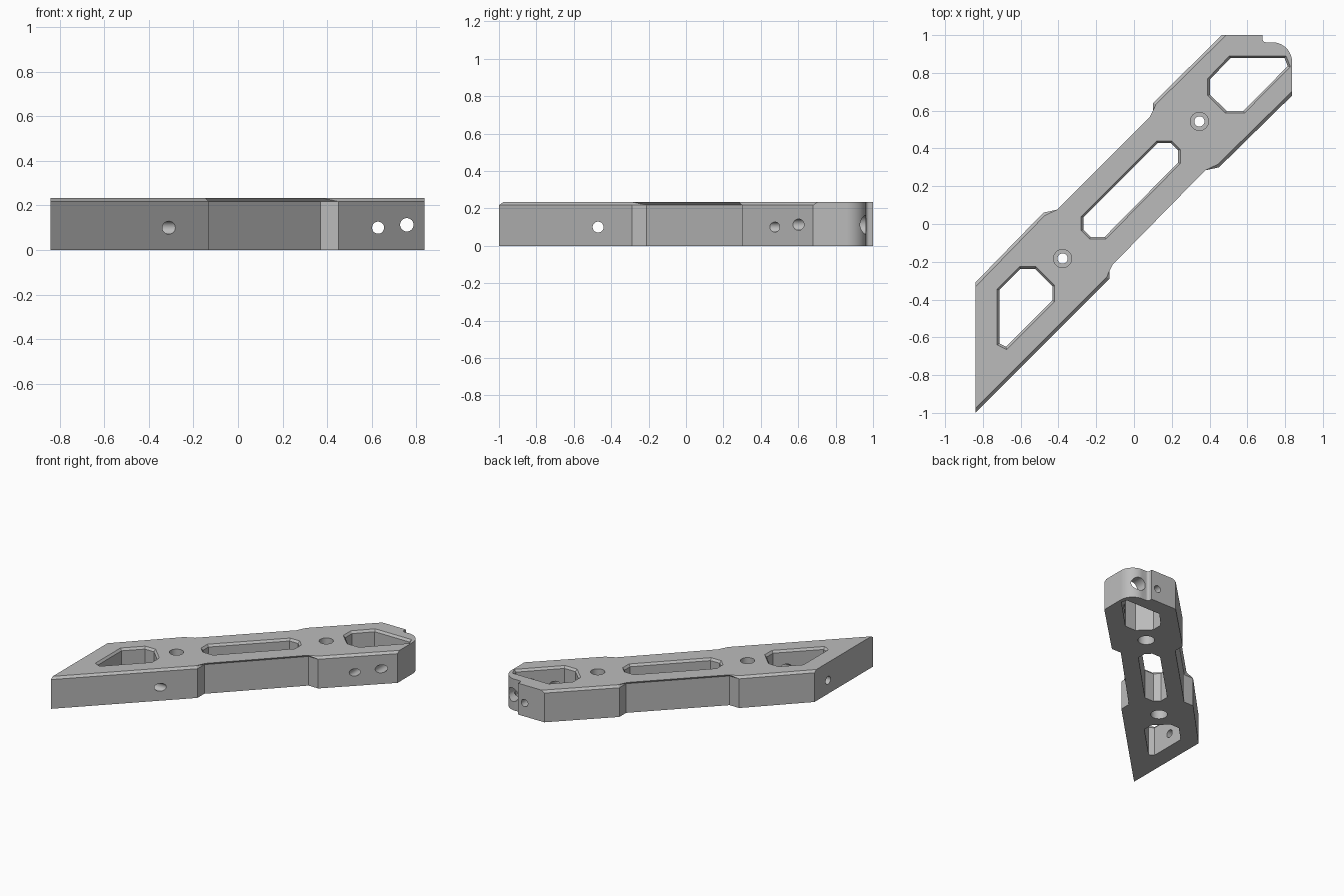
import bpy, bmesh, math
from mathutils import Vector, Matrix

if "Cube" in bpy.data.objects:
    bpy.data.objects.remove(bpy.data.objects["Cube"])

HEIGHT = 0.233
CHAMFER = 0.016


def finish(bm, name):
    bmesh.ops.recalc_face_normals(bm, faces=bm.faces[:])
    mesh = bpy.data.meshes.new(name)
    bm.to_mesh(mesh)
    bm.free()
    obj = bpy.data.objects.new(name, mesh)
    bpy.context.collection.objects.link(obj)
    return obj


def arc(cx, cy, r, start, end, steps):
    angles = [math.radians(start + (end - start) * i / steps) for i in range(steps + 1)]
    return [(cx + r * math.cos(a), cy + r * math.sin(a)) for a in angles]


def inset(points, dist):
    """Move every side of a counter-clockwise outline inward."""
    result = []
    for i, p in enumerate(points):
        a, b, c = Vector(points[i - 1]), Vector(p), Vector(points[(i + 1) % len(points)])
        d1, d2 = (b - a).normalized(), (c - b).normalized()
        n1, n2 = Vector((-d1.y, d1.x)), Vector((-d2.y, d2.x))
        result.append(b + (n1 + n2) * dist / (1 + n1.dot(n2)))
    return result


def loft(bm, layers):
    """Stack outlines, given as (points, z), into a closed solid."""
    rings = [[bm.verts.new((p[0], p[1], z)) for p in pts] for pts, z in layers]
    for low, high in zip(rings, rings[1:]):
        for i in range(len(low)):
            bm.faces.new((low[i - 1], low[i], high[i], high[i - 1]))
    bm.faces.new(rings[0][::-1])
    bm.faces.new(rings[-1])


def cut(body, cutter):
    cutter.hide_render = True
    mod = body.modifiers.new("cut", "BOOLEAN")
    mod.operation = "DIFFERENCE"
    mod.solver = "EXACT"
    mod.object = cutter
    bpy.context.view_layer.objects.active = body
    bpy.ops.object.modifier_apply(modifier=mod.name)
    bpy.data.objects.remove(cutter)


def drill(body, start, end, radius):
    """Cut a round hole between two points."""
    start, end = Vector(start), Vector(end)
    axis = end - start
    turn = axis.to_track_quat("Z", "Y").to_matrix().to_4x4()
    bm = bmesh.new()
    bmesh.ops.create_cone(bm, cap_ends=True, segments=40, radius1=radius, radius2=radius,
                          depth=axis.length,
                          matrix=Matrix.Translation((start + end) / 2) @ turn)
    cut(body, finish(bm, "drill"))


# Slanted bar: stepped long sides, rounded corner and small end notch
right_side = [(-0.84, -1), (-0.13, -0.29), (-0.13, -0.21), (0.37, 0.3), (0.45, 0.3), (0.837, 0.68)]
left_side = [(0.465, 1), (0.1, 0.64), (0.1, 0.56), (-0.4, 0.06), (-0.48, 0.06), (-0.84, -0.31)]
corner = arc(0.732, 0.857, 0.105, 0, 90, 16)
notch = arc(0.698, 0.98, 0.018, 270, 180, 6) + [(0.68, 1)]
outline = right_side + corner + notch + left_side
bm = bmesh.new()
loft(bm, [(outline, 0), (outline, HEIGHT)])

# Chamfer only the upper edges of the two long sides
chamfered = []
for side in (right_side, left_side):
    for a, b in zip(side, side[1:]):
        mid = Vector(((a[0] + b[0]) / 2, (a[1] + b[1]) / 2, HEIGHT))
        chamfered += [e for e in bm.edges
                      if ((e.verts[0].co + e.verts[1].co) / 2 - mid).length < 1e-4]
bmesh.ops.bevel(bm, geom=chamfered, offset=CHAMFER, offset_type="OFFSET",
                segments=1, profile=0.5, affect="EDGES")
bar = finish(bm, "slanted_bar")

# Windows through the bar with flared upper rims
end_window = [(0.505, 0.89), (0.39, 0.77), (0.39, 0.68), (0.485, 0.587),
              (0.585, 0.587), (0.828, 0.833), (0.805, 0.89)]
middle_slot = [(0.12, 0.44), (-0.28, 0.04), (-0.28, -0.035), (-0.235, -0.08),
               (-0.15, -0.08), (0.245, 0.32), (0.245, 0.395), (0.2, 0.44)]
tip_window = [(-0.605, -0.225), (-0.725, -0.345), (-0.725, -0.64), (-0.675, -0.665),
              (-0.42, -0.41), (-0.42, -0.325), (-0.52, -0.225)]
for window in (end_window, middle_slot, tip_window):
    inner = inset(window, 0.012)
    bm = bmesh.new()
    loft(bm, [(inner, -0.1), (inner, HEIGHT - CHAMFER), (window, HEIGHT), (window, HEIGHT + 0.1)])
    cut(bar, finish(bm, "window_cutter"))

# Upright bolt holes, recessed from both faces
for x, y in ((0.346, 0.543), (-0.378, -0.183)):
    drill(bar, (x, y, -0.1), (x, y, 0.4), 0.027)
    drill(bar, (x, y, HEIGHT - 0.08), (x, y, 0.4), 0.048)
    drill(bar, (x, y, -0.1), (x, y, 0.08), 0.058)

# Cross holes through the tip and the rounded end
drill(bar, (-1, -0.47, 0.1), (-0.2, -0.47, 0.1), 0.029)
drill(bar, (0.628, 0.35, 0.1), (0.628, 1.1, 0.1), 0.027)
drill(bar, (0.757, 0.45, 0.113), (0.757, 0.8, 0.113), 0.03)
drill(bar, (0.757, 0.75, 0.113), (0.757, 1.1, 0.113), 0.05)

# Plain grey metal
grey = bpy.data.materials.new("light_grey")
grey.use_nodes = True
colour = (0.5, 0.5, 0.5, 1)
grey.diffuse_color = colour
grey.node_tree.nodes["Principled BSDF"].inputs["Base Color"].default_value = colour
bar.data.materials.clear()
bar.data.materials.append(grey)
for face in bar.data.polygons:
    face.material_index = 0

bpy.ops.object.select_all(action="DESELECT")
bar.select_set(True)
bpy.context.view_layer.objects.active = bar
bpy.ops.object.shade_smooth_by_angle(angle=math.radians(30))
